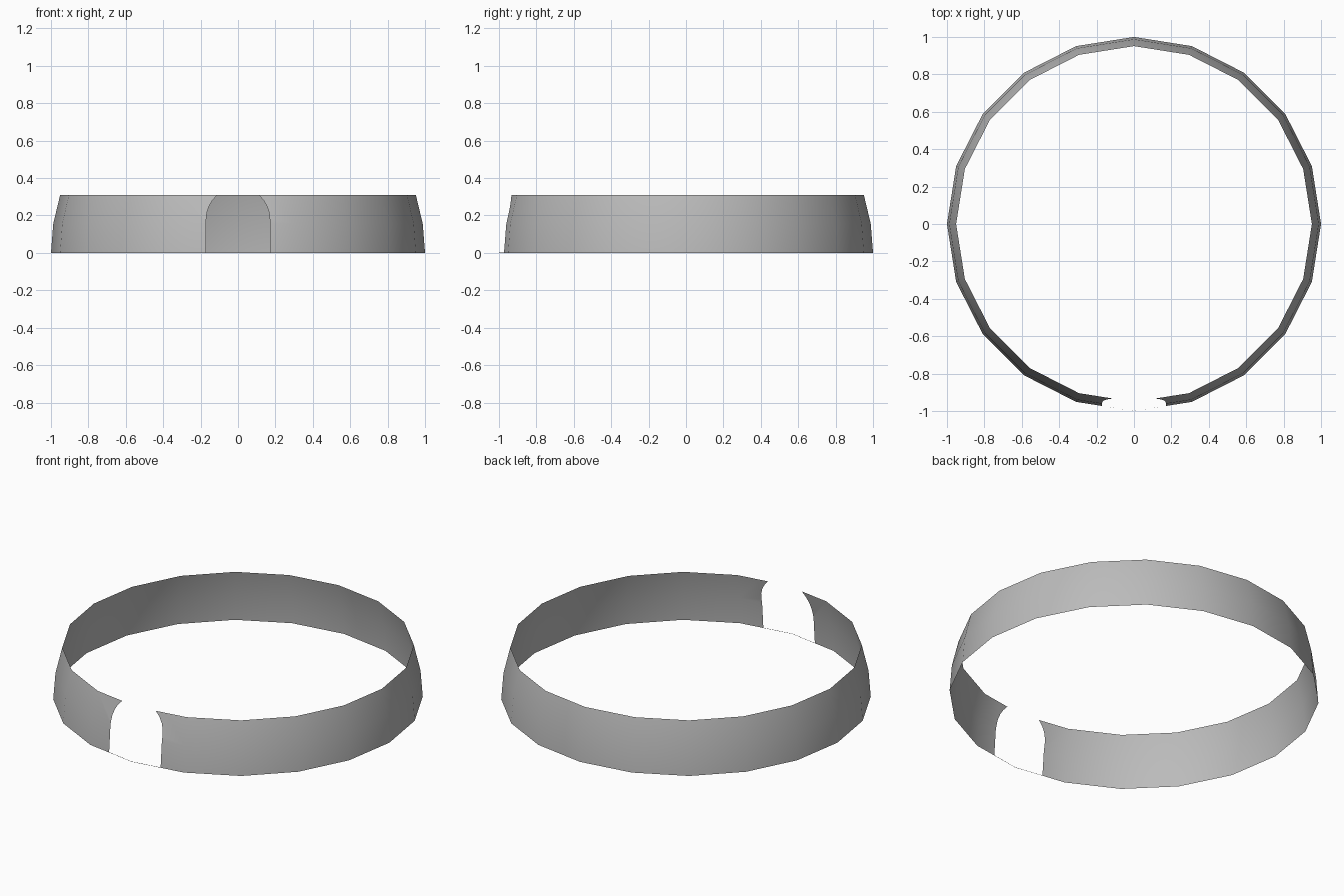
import bpy, bmesh, math
from mathutils import Vector

if "Cube" in bpy.data.objects:
    bpy.data.objects.remove(bpy.data.objects["Cube"])

SIDES = 20
DOOR_HALF, SPRING, SILL = 0.17, 0.18, 0.002   # arch half-width, arch start, sill height

grey = bpy.data.materials.new("plain grey")
grey.diffuse_color = (0.5, 0.5, 0.5, 1)
grey.use_nodes = True
grey.node_tree.nodes["Principled BSDF"].inputs["Base Color"].default_value = grey.diffuse_color

# Curved wall: the lowest two bands of a 20-sided dome, a single sheet
bm = bmesh.new()
rings = []
for lat in (0, 9, 18):
    r, z = math.cos(math.radians(lat)), math.sin(math.radians(lat))
    rings.append([bm.verts.new((r * math.cos(2 * math.pi * i / SIDES),
                                r * math.sin(2 * math.pi * i / SIDES), z))
                  for i in range(SIDES)])
for low, high in zip(rings, rings[1:]):
    for i in range(SIDES):
        j = (i + 1) % SIDES
        bm.faces.new((low[i], low[j], high[j], high[i]))

# Arched doorway outline as cutting planes (point, outward normal)
arc = [(DOOR_HALF * math.cos(math.radians(a)), SPRING + DOOR_HALF * math.sin(math.radians(a)))
       for a in range(0, 181, 12)]
planes = [(Vector((s * DOOR_HALF, 0, 0)), Vector((s, 0, 0))) for s in (-1, 1)]
for (x0, z0), (x1, z1) in zip(arc, arc[1:]):
    planes.append((Vector((x0, 0, z0)), Vector((z1 - z0, 0, x0 - x1)).normalized()))
planes.append((Vector((0, 0, SILL)), Vector((0, 0, -1))))


def inside_faces(cuts):
    """Front faces lying within all the given planes."""
    found = []
    for f in bm.faces:
        c = f.calc_center_median()
        if c.y < -0.9 and abs(c.x) < 0.3 and all((c - p).dot(n) < 0 for p, n in cuts):
            found.append(f)
    return found


# Slice only what remains of the doorway, then remove it
for k, (point, normal) in enumerate(planes):
    # faces already cleared by earlier cuts stay whole
    faces = inside_faces(planes[:k])
    edges = {e for f in faces for e in f.edges}
    verts = {v for f in faces for v in f.verts}
    bmesh.ops.bisect_plane(bm, geom=list(verts) + list(edges) + faces, dist=1e-5,
                           plane_co=point, plane_no=normal)
bmesh.ops.delete(bm, geom=inside_faces(planes), context='FACES')

for f in bm.faces:
    f.smooth = True
mesh = bpy.data.meshes.new("round_wall")
bm.to_mesh(mesh)
bm.free()
mesh.materials.append(grey)
wall = bpy.data.objects.new("round_wall", mesh)
bpy.context.collection.objects.link(wall)
